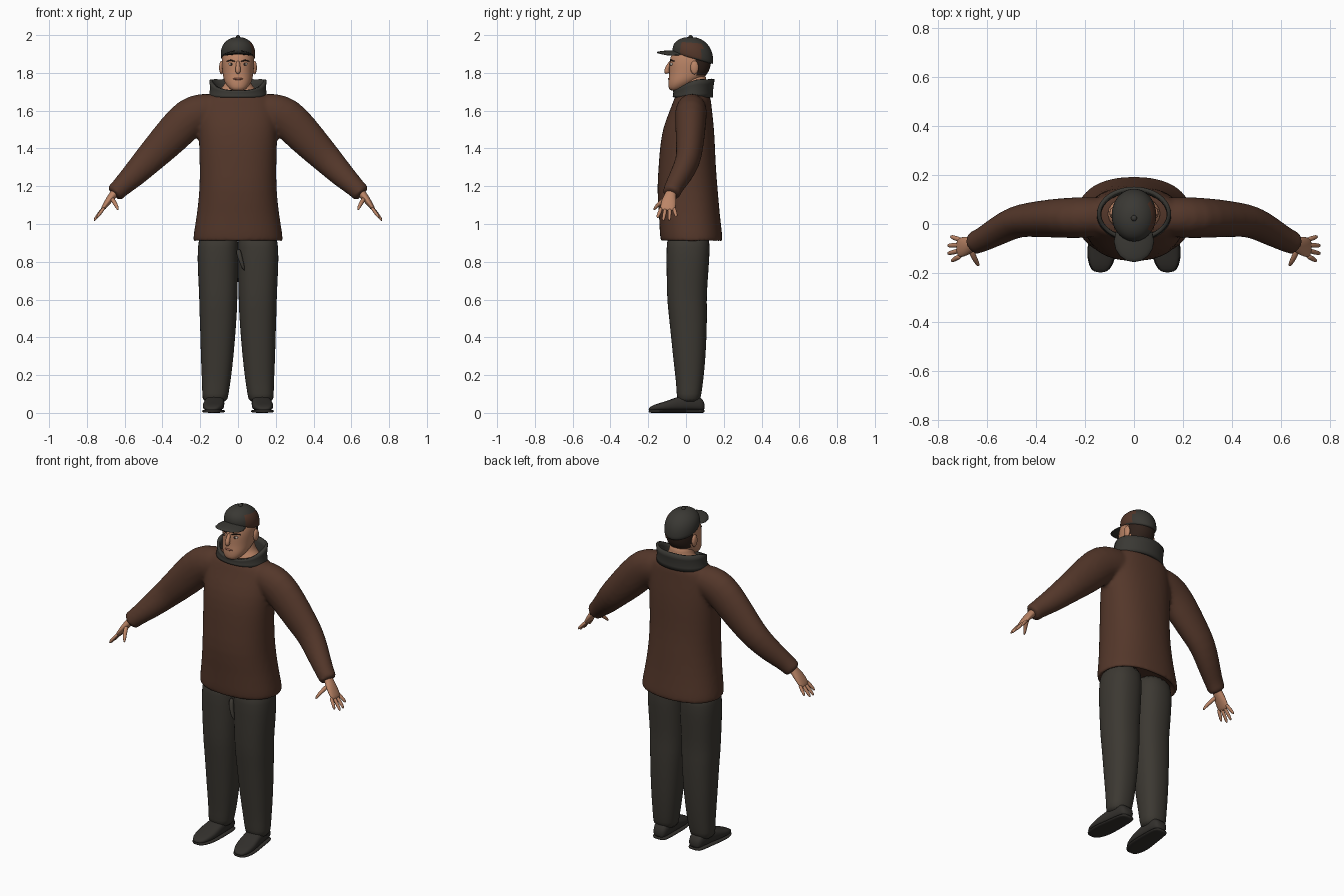
import bpy, bmesh
from math import cos, sin, pi
from mathutils import Vector

old = bpy.data.objects.get("Cube")
if old:
    bpy.data.objects.remove(old)


def material(name, r, g, b):
    m = bpy.data.materials.new(name)
    m.use_nodes = True
    m.diffuse_color = (r, g, b, 1)
    bsdf = m.node_tree.nodes["Principled BSDF"]
    bsdf.inputs["Base Color"].default_value = (r, g, b, 1)
    bsdf.inputs["Roughness"].default_value = 0.8
    return m


BROWN = material("brown wool", 0.088, 0.038, 0.023)
TROUSER = material("dark grey cloth", 0.045, 0.040, 0.032)
GREY = material("charcoal cloth", 0.042, 0.040, 0.034)
SHOE = material("dark leather", 0.032, 0.029, 0.025)
SKIN = material("skin", 0.50, 0.235, 0.135)
HAIR = material("dark hair", 0.030, 0.016, 0.011)
WHITE = material("eye white", 0.55, 0.48, 0.42)
LIP = material("lips", 0.38, 0.14, 0.09)


def power(t, e):
    return (abs(t) ** e) * (1 if t >= 0 else -1)


def ring(c, u, v, a, b, n, e):
    return [c + u * a * power(cos(2 * pi * i / n), e) + v * b * power(sin(2 * pi * i / n), e)
            for i in range(n)]


def skin_rings(bm, rings, caps=True, close=False):
    rows = [[bm.verts.new(p) for p in r] for r in rings]
    n = len(rows[0])
    for lo, hi in zip(rows, rows[1:]):
        for i in range(n):
            bm.faces.new((lo[i], lo[(i + 1) % n], hi[(i + 1) % n], hi[i]))
    if caps:
        bm.faces.new(rows[0][::-1])
        bm.faces.new(rows[-1])


def stack(bm, rows, n=20, e=1.0, warp=None, caps=True):
    """Horizontal sections: z, centre x, centre y, half width, half depth."""
    rings = [ring(Vector((x, y, z)), Vector((1, 0, 0)), Vector((0, 1, 0)), a, b, n, e)
             for z, x, y, a, b in rows]
    if warp:
        rings = [[warp(p) for p in r] for r in rings]
    skin_rings(bm, rings, caps)


def tube(bm, rows, n=12, sx=1):
    """Sections along a path: x, y, z, thickness radius, radius towards y."""
    pts = [Vector((r[0] * sx, r[1], r[2])) for r in rows]
    rings = []
    for i, p in enumerate(pts):
        d = (pts[min(i + 1, len(pts) - 1)] - pts[max(i - 1, 0)]).normalized()
        u = Vector((0, 1, 0))
        if abs(d.y) > 0.9:
            u = Vector((1, 0, 0))
        u = (u - d * u.dot(d)).normalized()
        rings.append(ring(p, u, d.cross(u), rows[i][4], rows[i][3], n, 1.0))
    skin_rings(bm, rings)


def ball(bm, centre, size):
    made = bmesh.ops.create_uvsphere(bm, u_segments=16, v_segments=10, radius=1)["verts"]
    for v in made:
        v.co = Vector([c + s * k for c, s, k in zip(centre, size, v.co)])


def finish(bm, name, mats, mirror=False, subdiv=1, rule=None):
    bmesh.ops.recalc_face_normals(bm, faces=bm.faces)
    for f in bm.faces:
        f.smooth = True
        if rule:
            f.material_index = rule(f.calc_center_median())
    mesh = bpy.data.meshes.new(name)
    bm.to_mesh(mesh)
    bm.free()
    ob = bpy.data.objects.new(name, mesh)
    bpy.context.scene.collection.objects.link(ob)
    for m in mats:
        mesh.materials.append(m)
    if mirror:
        ob.modifiers.new("Mirror", "MIRROR").use_mirror_merge = False
    if subdiv:
        sub = ob.modifiers.new("Subdivision", "SUBSURF")
        sub.levels = sub.render_levels = subdiv
    return ob


# Jacket: torso with hollow hem, fused with both sleeves
bm = bmesh.new()
stack(bm, [(0.97, 0, .02, .20, .13), (0.90, 0, .03, .225, .15), (0.90, 0, .031, .24, .165),
           (0.95, 0, .026, .236, .166), (1.05, 0, .018, .218, .161), (1.18, 0, .007, .204, .162),
           (1.30, 0, .006, .203, .152), (1.42, 0, .008, .207, .146), (1.52, 0, .014, .210, .134),
           (1.60, 0, .026, .205, .112), (1.66, 0, .034, .19, .098), (1.70, 0, .038, .14, .088)],
      n=32, e=.88)
for sx in (1, -1):
    tube(bm, [(.08, .035, 1.62, .07, .07), (.17, .028, 1.60, .10, .085), (.25, .025, 1.575, .108, .085),
              (.33, .024, 1.49, .103, .08), (.42, .018, 1.395, .090, .072), (.48, .012, 1.335, .080, .066),
              (.55, -.025, 1.26, .068, .060), (.61, -.06, 1.205, .055, .051), (.645, -.075, 1.17, .050, .048),
              (.66, -.08, 1.155, .053, .05)], n=20, sx=sx)
jacket = finish(bm, "jacket", [BROWN], subdiv=1)
fuse = jacket.modifiers.new("Fuse", "REMESH")
fuse.mode = "VOXEL"
fuse.voxel_size = 0.011
fuse.use_smooth_shade = True
soft = jacket.modifiers.new("Soften", "SMOOTH")
soft.factor, soft.iterations = 0.5, 6

# Trousers
bm = bmesh.new()
stack(bm, [(.98, .10, .012, .10, .11), (.88, .107, .012, .11, .117), (.75, .106, .008, .108, .112),
           (.62, .104, .004, .102, .106), (.55, .105, .008, .101, .104), (.48, .105, .012, .097, .10),
           (.30, .110, .018, .088, .088), (.16, .115, .019, .076, .072), (.10, .120, .016, .070, .066),
           (.05, .122, .014, .066, .060)], n=20, e=.85)
finish(bm, "trouser_legs", [TROUSER], mirror=True)
bm = bmesh.new()
tube(bm, [(0, -.06, .87, .015, .015), (.01, -.082, .82, .014, .014), (.035, -.085, .75, .006, .01)])
finish(bm, "fly_fold", [TROUSER])

# Shoes: upper and flat sole, lofted heel to toe
bm = bmesh.new()
for base, grow, heights in ((.012, 0, (.05, .09, .10, .085, .06, .045, .025)),
                            (0, .004, (.018,) * 7)):
    rings = []
    for y, x, w, h in zip((.10, .08, .02, -.05, -.11, -.17, -.20),
                          (.118, .118, .121, .126, .131, .136, .138),
                          (.03, .044, .05, .055, .060, .048, .022), heights):
        r = ring(Vector((x, y, (base + h) / 2)), Vector((1, 0, 0)), Vector((0, 0, 1)),
                 w + grow, (h - base) / 2, 12, .6)
        rings.append(r)
    skin_rings(bm, rings)
finish(bm, "shoes", [SHOE], mirror=True)

# Hands: palm, four fingers and thumb
bm = bmesh.new()
tube(bm, [(.63, -.072, 1.195, .024, .028), (.66, -.082, 1.155, .023, .028),
          (.685, -.09, 1.125, .019, .042), (.712, -.097, 1.085, .013, .042),
          (.722, -.098, 1.07, .008, .036)])
for y0, y1, x1, z1 in ((-.130, -.150, .742, 1.035), (-.108, -.120, .757, 1.020),
                       (-.086, -.088, .757, 1.022), (-.065, -.052, .745, 1.040)):
    tube(bm, [(.705, y0, 1.09, .010, .011), ((.715 + x1) / 2, (y0 + y1) / 2, (1.085 + z1) / 2, .010, .011),
              (x1, y1, z1 + .006, .008, .009), (x1 + .004, y1, z1 - .004, .003, .004)], n=8)
tube(bm, [(.67, -.095, 1.14, .014, .014), (.655, -.135, 1.115, .012, .013),
          (.64, -.16, 1.09, .010, .010), (.634, -.172, 1.072, .004, .004)], n=8)
finish(bm, "hands", [SKIN], mirror=True)

# Head with hair at the back, and neck
bm = bmesh.new()
stack(bm, [(1.705, 0, -.055, .028, .025), (1.715, 0, -.05, .045, .042), (1.74, 0, -.028, .066, .066),
           (1.765, 0, -.006, .076, .087), (1.785, 0, .008, .080, .098), (1.81, 0, .017, .083, .106),
           (1.84, 0, .021, .086, .110), (1.865, 0, .024, .086, .111), (1.90, 0, .028, .084, .106),
           (1.94, 0, .03, .06, .08)], n=28, e=.92)
finish(bm, "head", [SKIN, HAIR], rule=lambda c: int(c.z > 1.785 and c.y > .055))
bm = bmesh.new()
stack(bm, [(1.66, 0, .04, .115, .08), (1.705, 0, .042, .112, .078), (1.725, 0, .045, .078, .068),
           (1.76, 0, .045, .066, .062), (1.80, 0, .045, .064, .062)])
finish(bm, "neck", [SKIN])

# Face details
bm = bmesh.new()
tube(bm, [(0, -.078, 1.865, .008, .008), (0, -.093, 1.84, .012, .010),
          (0, -.105, 1.812, .015, .015), (0, -.095, 1.796, .012, .016)])
finish(bm, "nose", [SKIN])
bm = bmesh.new()
ball(bm, (.088, .045, 1.828), (.012, .022, .036))
finish(bm, "ears", [SKIN], mirror=True, subdiv=0)
bm = bmesh.new()
ball(bm, (.036, -.073, 1.846), (.014, .012, .008))
finish(bm, "eyes", [WHITE], mirror=True, subdiv=0)
bm = bmesh.new()
ball(bm, (.036, -.081, 1.846), (.006, .006, .007))
tube(bm, [(.016, -.083, 1.861, .003, .004), (.038, -.078, 1.867, .004, .005),
          (.060, -.062, 1.862, .002, .004)], n=8)
finish(bm, "pupils_and_brows", [HAIR], mirror=True, subdiv=0)
bm = bmesh.new()
ball(bm, (0, -.088, 1.768), (.026, .008, .006))
finish(bm, "mouth", [LIP], subdiv=0)


# Collar: open standing band, low at the throat and raised at the sides
def collar_slope(p):
    rise = max(0, (p.z - 1.67) / .065)
    return Vector((p.x, p.y, p.z + rise * (.3 * (p.y - .035) + .022 * abs(p.x / .142) ** 4)))


bm = bmesh.new()
stack(bm, [(1.67, 0, .036, .148, .10), (1.70, 0, .038, .140, .097), (1.735, 0, .042, .144, .103)],
      n=32, warp=collar_slope, caps=False)
collar = finish(bm, "collar", [GREY])
thick = collar.modifiers.new("Thickness", "SOLIDIFY")
thick.thickness, thick.offset = 0.016, 0


# Cap: sloping dome with one brown side panel, button and brim
def cap_slope(p):
    return Vector((p.x, p.y, p.z - .28 * (p.y - .037) * (1.99 - p.z) / .115))


def cap_panel(c):
    return int(c.x > .045 and -.025 < c.y < .085 and 1.875 < c.z < 1.965)


bm = bmesh.new()
stack(bm, [(1.872, 0, .037, .088, .106), (1.88, 0, .037, .091, .108), (1.905, 0, .036, .093, .109),
           (1.935, 0, .034, .088, .102), (1.96, 0, .030, .073, .085), (1.98, 0, .026, .048, .057),
           (1.99, 0, .024, .02, .024)], n=28, warp=cap_slope)
finish(bm, "cap", [GREY, BROWN], rule=cap_panel)
bm = bmesh.new()
ball(bm, (0, .024, 1.99), (.012, .012, .01))
finish(bm, "cap_button", [GREY], subdiv=0)
bm = bmesh.new()
ball(bm, (0, -.07, 1.908), (.082, .086, .011))
for v in bm.verts:
    v.co.z -= 2.2 * v.co.x ** 2
finish(bm, "cap_brim", [GREY], subdiv=0)
